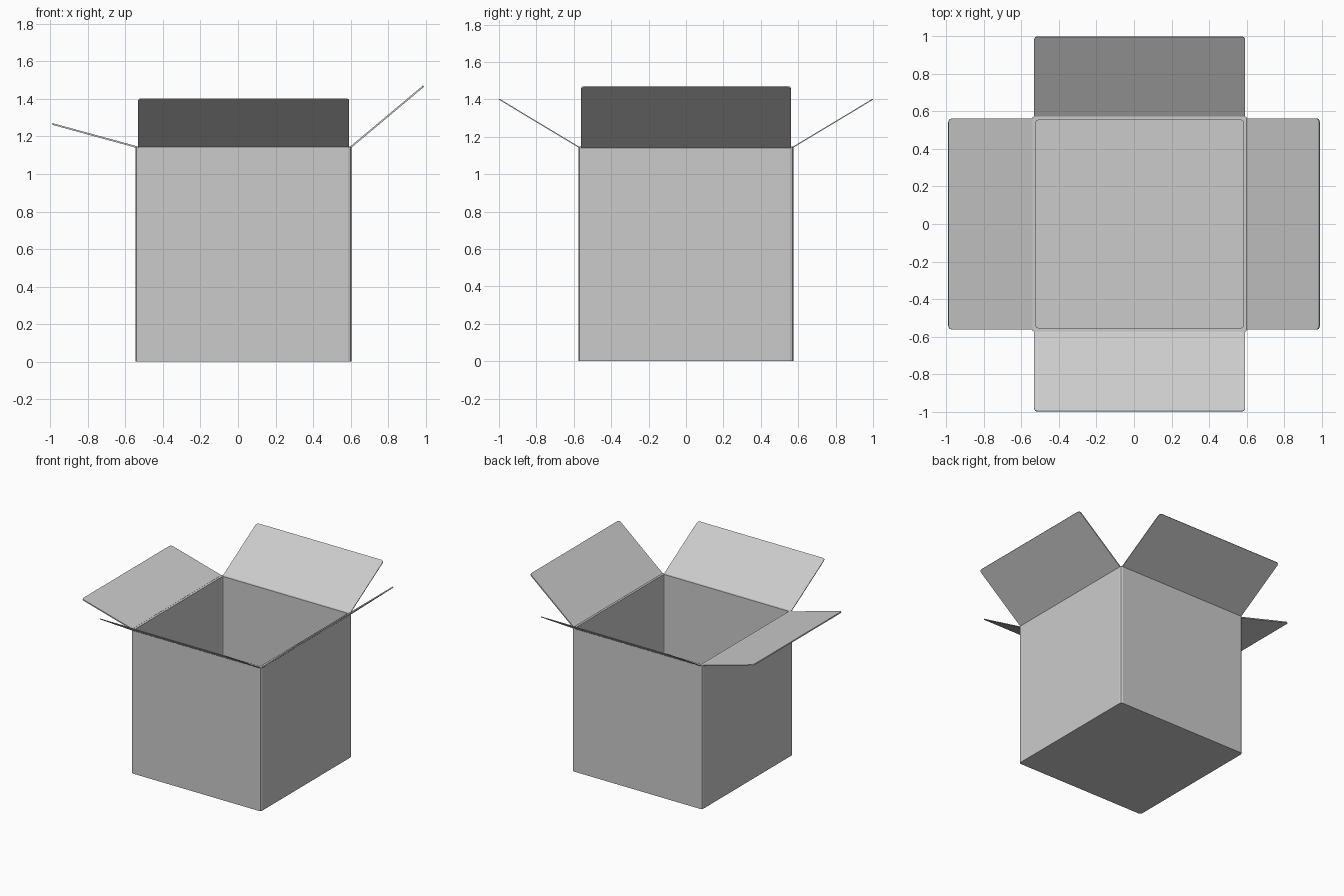
import bpy, bmesh
from math import sin, cos, pi, atan2, hypot
from mathutils import Matrix

if "Cube" in bpy.data.objects:
    bpy.data.objects.remove(bpy.data.objects["Cube"])

CX, HALF, TOP, WALL = 0.03, 0.575, 1.147, 0.022


def finish(bm, name):
    bmesh.ops.recalc_face_normals(bm, faces=bm.faces)
    me = bpy.data.meshes.new(name)
    bm.to_mesh(me)
    bm.free()
    ob = bpy.data.objects.new(name, me)
    bpy.context.collection.objects.link(ob)
    return ob


def rounded_square(half, r, seg=2):
    pts = []
    for k, (sx, sy) in enumerate([(1, 1), (-1, 1), (-1, -1), (1, -1)]):
        for i in range(seg + 1):
            a = pi / 2 * (k + i / seg)
            pts.append((sx * (half - r) + r * cos(a), sy * (half - r) + r * sin(a)))
    return pts


# Open box: outer skin, rim, inner skin and floor from matching rings
def box():
    bm = bmesh.new()
    outer, inner = rounded_square(HALF, 0.018), rounded_square(HALF - WALL, 0.012)
    rings = [[bm.verts.new((x + CX, y, z)) for x, y in pts]
             for pts, z in ((outer, 0), (outer, TOP), (inner, TOP), (inner, WALL))]
    n = len(outer)
    for a, b in zip(rings, rings[1:]):
        for i in range(n):
            j = (i + 1) % n
            bm.faces.new((a[i], a[j], b[j], b[i]))
    bm.faces.new(rings[0])
    bm.faces.new(rings[-1])
    finish(bm, "box_body")


# Flap: thin plate with rounded free corners, hinged on the rim
def flap(name, turn, run, rise, thick=0.009, width=0.562, r=0.018):
    length = hypot(run, rise)
    pts = [(0, -width)]
    for s in (-1, 1):
        arc = [(length - r + r * cos(a), s * (width - r + r * sin(a)))
               for a in (pi / 2, pi / 4, 0)]
        pts += arc if s < 0 else arc[::-1]
    pts.append((0, width))
    bm = bmesh.new()
    face = bm.faces.new([bm.verts.new((x, y, -thick / 2)) for x, y in pts])
    ext = bmesh.ops.extrude_face_region(bm, geom=[face])
    top = [v for v in ext["geom"] if isinstance(v, bmesh.types.BMVert)]
    bmesh.ops.translate(bm, verts=top, vec=(0, 0, thick))
    ob = finish(bm, name)
    ob.matrix_world = (Matrix.Translation((CX, 0, 0)) @ Matrix.Rotation(turn, 4, 'Z')
                       @ Matrix.Translation((HALF - 0.003, 0, TOP - 0.003))
                       @ Matrix.Rotation(-atan2(rise, run), 4, 'Y'))


box()
flap("right_flap", 0, 0.385, 0.323)
flap("back_flap", pi / 2, 0.426, 0.256, 0.006)
flap("left_flap", pi, 0.446, 0.122)
flap("front_flap", -pi / 2, 0.426, 0.256, 0.006)
